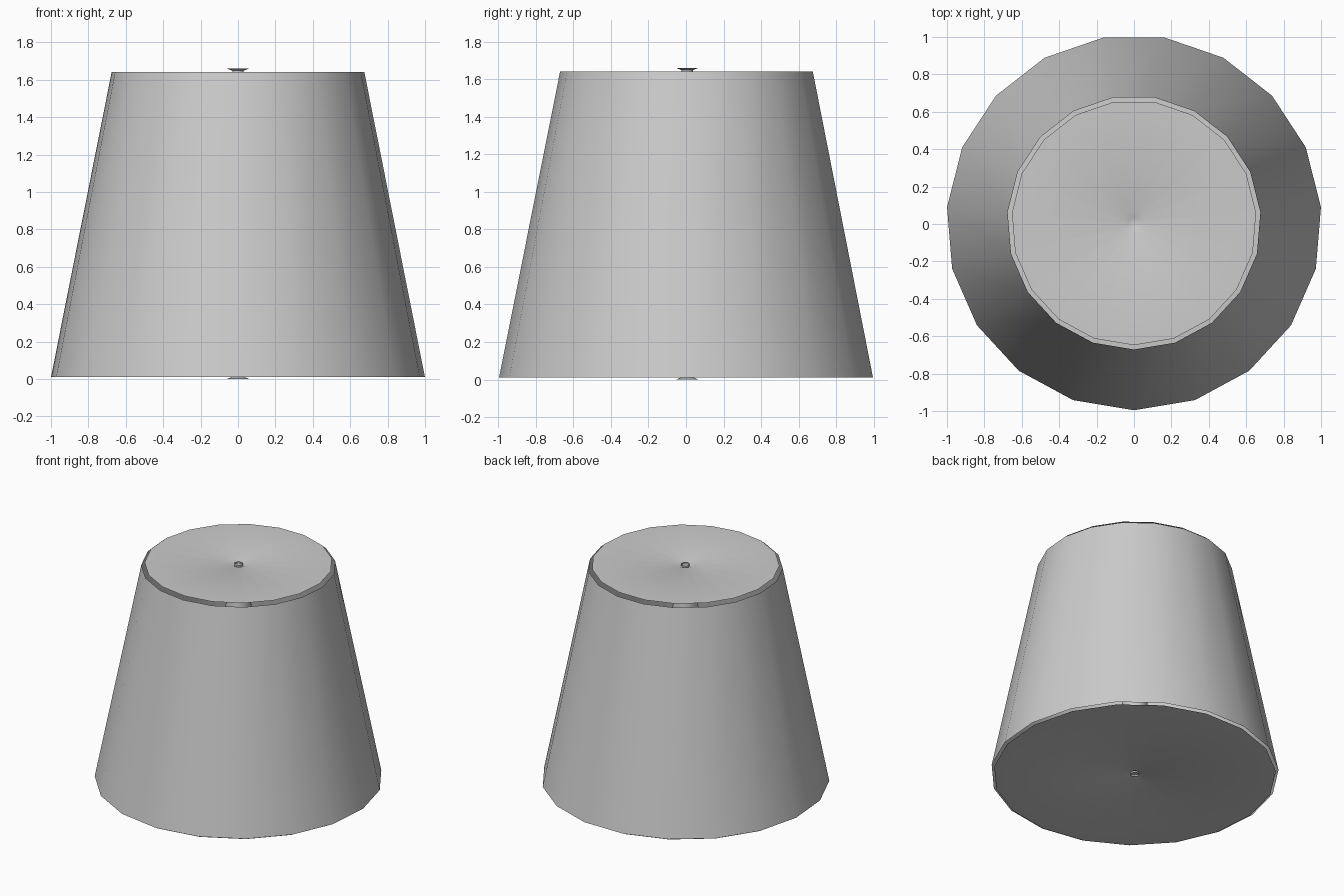
import bpy, bmesh, math

if "Cube" in bpy.data.objects:
    bpy.data.objects.remove(bpy.data.objects["Cube"])

SIDES = 19
Y0 = 0.007  # an odd-sided ring needs a small shift to sit centred


def lathe(name, profile):
    """Revolve (radius, z) points; radius 0 makes a single pole vertex."""
    bm = bmesh.new()
    rings = []
    for r, z in profile:
        if r == 0:
            rings.append([bm.verts.new((0, Y0, z))] * SIDES)
            continue
        ring = []
        for i in range(SIDES):
            a = -math.pi / 2 + 2 * math.pi * i / SIDES
            ring.append(bm.verts.new((r * math.cos(a), Y0 + r * math.sin(a), z)))
        rings.append(ring)
    for lo, hi in zip(rings, rings[1:]):
        for i in range(SIDES):
            j = (i + 1) % SIDES
            quad = [lo[i], lo[j], hi[j], hi[i]]
            bm.faces.new(list(dict.fromkeys(quad)))
    mesh = bpy.data.meshes.new(name)
    bm.to_mesh(mesh)
    bm.free()
    obj = bpy.data.objects.new(name, mesh)
    bpy.context.collection.objects.link(obj)
    bpy.ops.object.select_all(action='DESELECT')
    obj.select_set(True)
    bpy.context.view_layer.objects.active = obj
    bpy.ops.object.shade_smooth_by_angle(angle=math.radians(40))
    return obj


# Open tapered shell
lathe("tapered_shell", [(1.003, 0.01), (0.678, 1.64)])

# Thin end discs, just clear of the shell, with a small centre dimple
lathe("top_disc", [(0.655, 1.66), (0.06, 1.66), (0.03, 1.648), (0, 1.645)])
lathe("bottom_disc", [(0, 0.015), (0.03, 0.012), (0.06, 0.0), (0.985, 0.0)])

# Central spindle joining the discs
lathe("spindle", [(0.03, 0.0), (0.03, 0.03), (0.09, 0.32),
                  (0.09, 1.34), (0.03, 1.63), (0.03, 1.66)])
